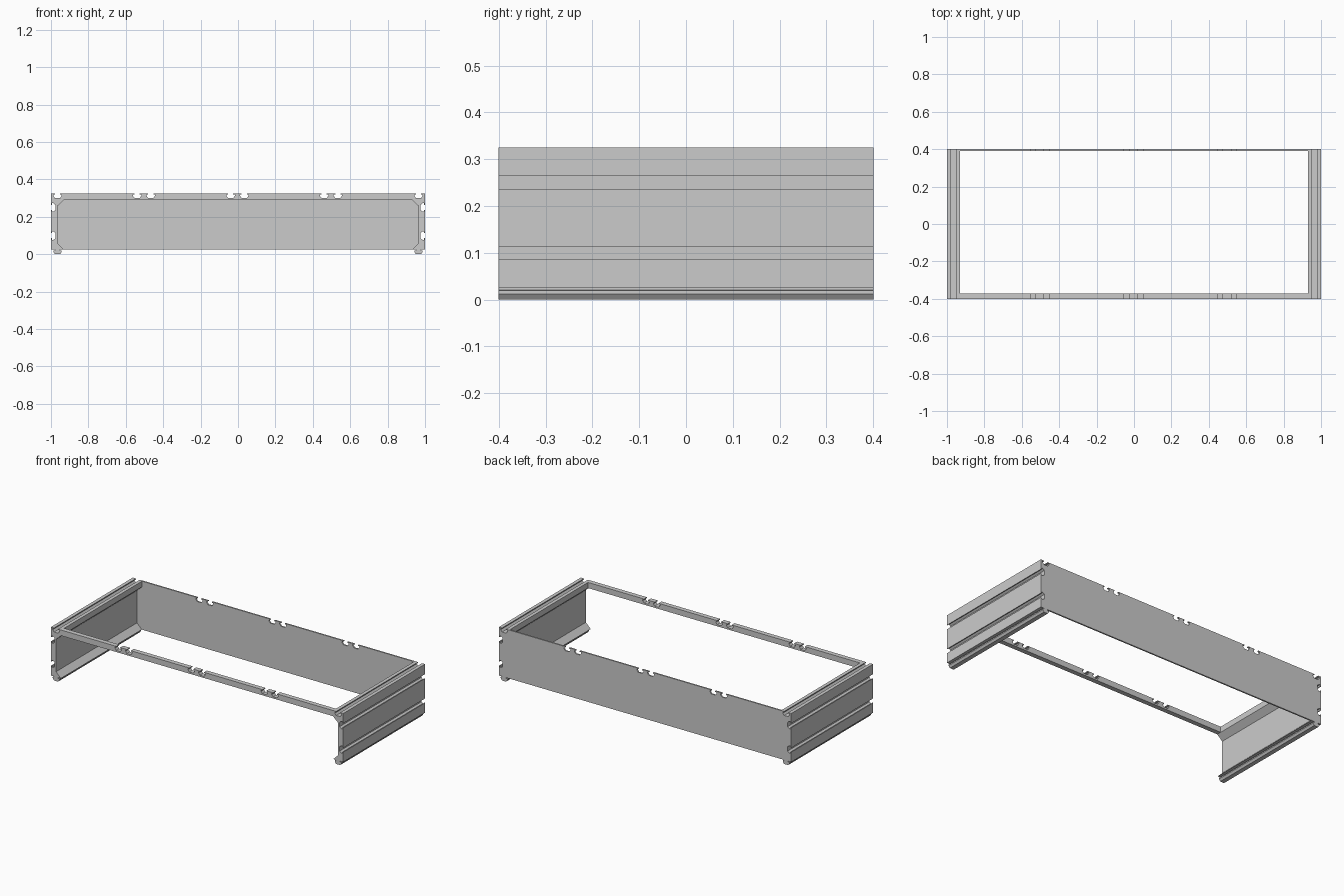
import bpy
import bmesh

cube = bpy.data.objects.get("Cube")
if cube:
    bpy.data.objects.remove(cube)

# Single aluminium grey
grey = bpy.data.materials.new("aluminium_grey")
grey.use_nodes = True
colour = (0.6, 0.6, 0.6, 1)
grey.diffuse_color = colour
grey.node_tree.nodes["Principled BSDF"].inputs["Base Color"].default_value = colour

TOP, BOTTOM = 0.325, 0.025
DEPTH = 0.4
HALF_SLOT = [(0.0135, 0), (0.0135, 0.005), (0.0225, 0.006),
             (0.0225, 0.013), (0.0135, 0.025)]


def keyhole(cx, cz, along, normal):
    """T-shaped groove (or matching foot) as points running along an edge."""
    local = [(-w, d) for w, d in HALF_SLOT] + [(w, d) for w, d in reversed(HALF_SLOT)]
    return [(cx + along[0] * s + normal[0] * d,
             cz + along[1] * s + normal[1] * d) for s, d in local]


def extrude(name, outline, y0, y1):
    """Extrude an x-z outline from y0 to y1."""
    bm = bmesh.new()
    face = bm.faces.new([bm.verts.new((x, y0, z)) for x, z in outline])
    result = bmesh.ops.extrude_face_region(bm, geom=[face])
    verts = [v for v in result["geom"] if isinstance(v, bmesh.types.BMVert)]
    bmesh.ops.translate(bm, verts=verts, vec=(0, y1 - y0, 0))
    bmesh.ops.recalc_face_normals(bm, faces=bm.faces)
    mesh = bpy.data.meshes.new(name)
    bm.to_mesh(mesh)
    bm.free()
    mesh.materials.append(grey)
    obj = bpy.data.objects.new(name, mesh)
    bpy.context.collection.objects.link(obj)
    return obj


# Inner edge of a side rail, from bottom to top, with its two sloped ledges
inner = [(0.932, BOTTOM), (0.965, 0.058), (0.965, 0.258), (0.93, 0.29), (0.93, TOP)]

# Side rail: grooves on the top and outside, stacking foot underneath
side = list(inner)
side += keyhole(0.965, TOP, (1, 0), (0, -1))
side += [(1, TOP)]
for z in (0.25, 0.099):
    side += keyhole(1, z, (0, -1), (-1, 0))
side += [(1, BOTTOM)]
side += keyhole(0.965, BOTTOM, (-1, 0), (0, -1))

for name, sign in (("left_side_rail", 1), ("right_side_rail", -1)):
    extrude(name, [(sign * x, z) for x, z in side], -DEPTH, DEPTH)

# Top edge shared by the back panel and front beam: three pairs of grooves
notched_top = []
for centre in (-0.503, -0.003, 0.497):
    for offset in (-0.0365, 0.0365):
        notched_top += keyhole(centre + offset, TOP, (1, 0), (0, -1))

# Back panel fills the opening between the rails
mirrored = [(-x, z) for x, z in inner]
extrude("back_panel", mirrored + notched_top + inner[::-1], DEPTH - 0.009, DEPTH)

# Front beam joins the rails at the top
beam = mirrored[-2:] + notched_top + inner[:-3:-1]
extrude("front_beam", beam, -DEPTH, -DEPTH + 0.029)
